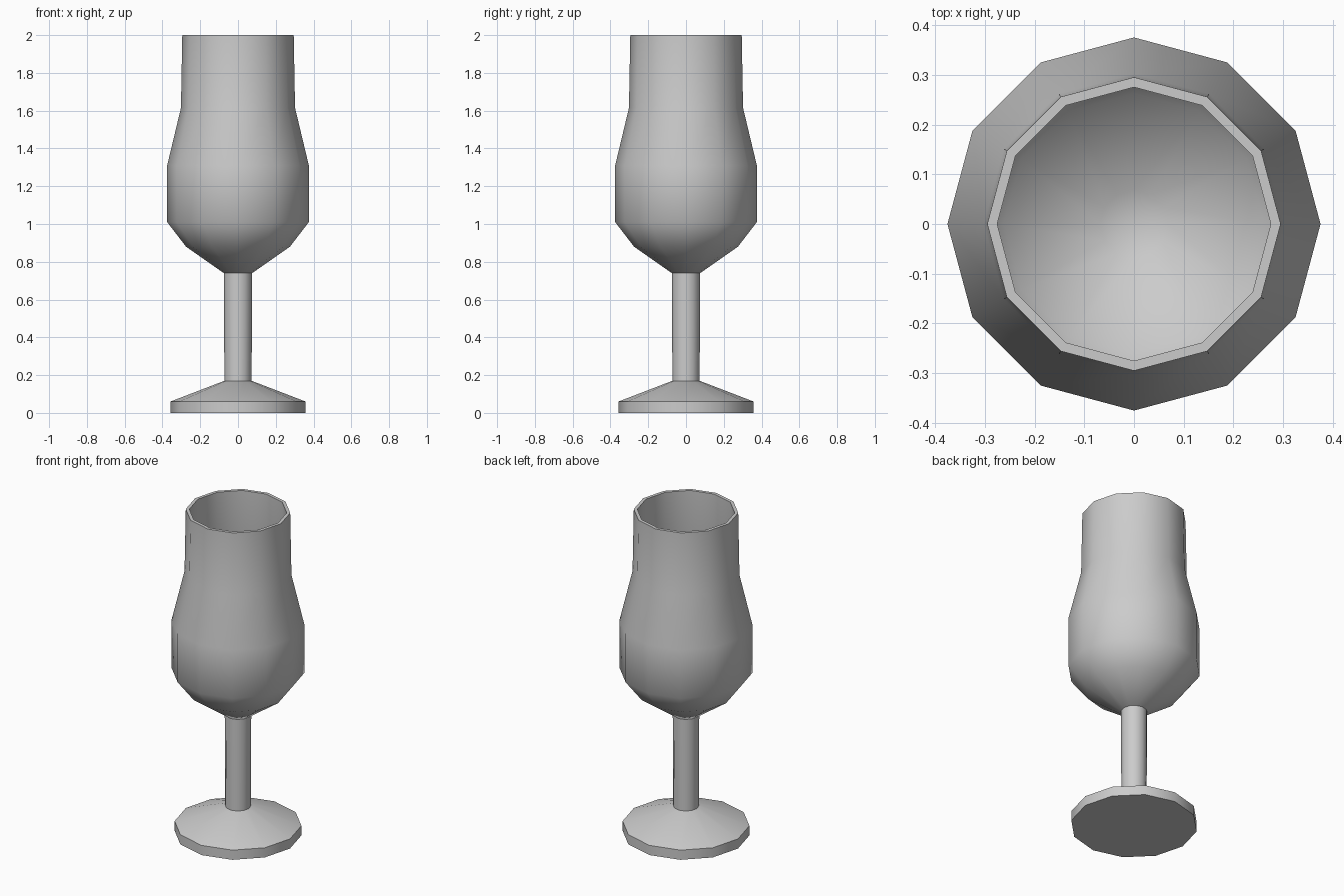
import bpy
import bmesh
from math import cos, sin, tau, radians

cube = bpy.data.objects.get("Cube")
if cube:
    bpy.data.objects.remove(cube, do_unlink=True)

SIDES = 12

grey = bpy.data.materials.new("light_grey_glass")
grey.use_nodes = True
colour = (0.6, 0.6, 0.6, 1)
grey.diffuse_color = colour
grey.node_tree.nodes["Principled BSDF"].inputs["Base Color"].default_value = colour


def lathe(name, profile):
    """Turn (radius, height) points around z; radius 0 closes an end."""
    bm = bmesh.new()
    rings = []
    for r, z in profile:
        count = SIDES if r else 1
        rings.append([bm.verts.new((r * cos(tau * i / SIDES), r * sin(tau * i / SIDES), z))
                      for i in range(count)])
    for a, b in zip(rings, rings[1:]):
        for i in range(SIDES):
            j = (i + 1) % SIDES
            corners = [a[i % len(a)], a[j % len(a)], b[j % len(b)], b[i % len(b)]]
            bm.faces.new(list(dict.fromkeys(corners)))
    bmesh.ops.recalc_face_normals(bm, faces=bm.faces)
    mesh = bpy.data.meshes.new(name)
    bm.to_mesh(mesh)
    bm.free()
    mesh.materials.append(grey)
    obj = bpy.data.objects.new(name, mesh)
    bpy.context.collection.objects.link(obj)
    bpy.ops.object.select_all(action="DESELECT")
    obj.select_set(True)
    bpy.context.view_layer.objects.active = obj
    bpy.ops.object.shade_smooth_by_angle(angle=radians(45))
    return obj


# Foot: flat disc with a shallow cone on top
lathe("foot", [(0, 0), (0.358, 0), (0.358, 0.06), (0.072, 0.17), (0, 0.17)])

# Stem
lathe("stem", [(0.072, 0.17), (0.075, 0.74)])

# Bowl: outer wall up to the rim, then the inner wall back down
lathe("bowl", [(0, 0.74), (0.075, 0.74), (0.275, 0.88), (0.375, 1.01), (0.375, 1.31),
               (0.302, 1.615), (0.295, 2.0), (0.275, 2.0), (0.282, 1.613),
               (0.355, 1.307), (0.355, 1.017), (0.262, 0.896), (0.068, 0.76), (0, 0.76)])
